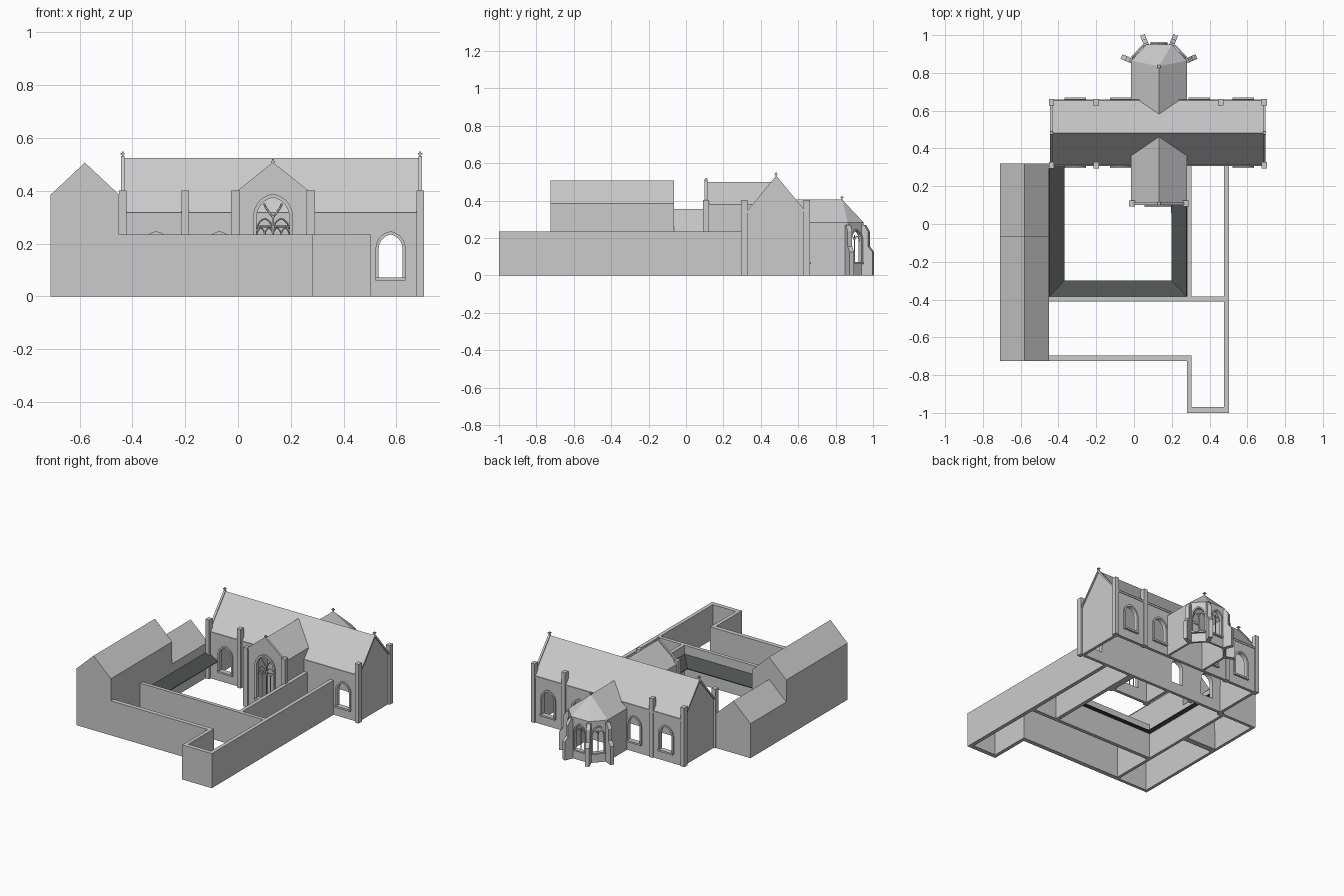
import bpy, bmesh, math
from mathutils import Matrix, Vector

if "Cube" in bpy.data.objects:
    bpy.data.objects.remove(bpy.data.objects["Cube"])

def material(name, rgb):
    m = bpy.data.materials.new(name)
    m.diffuse_color = (*rgb, 1)
    m.use_nodes = True
    m.node_tree.nodes["Principled BSDF"].inputs["Base Color"].default_value = m.diffuse_color
    return m

STONE = material("grey stone", (0.6, 0.6, 0.6))
SLATE = material("dark slate", (0.075, 0.085, 0.08))

def mesh(name, verts, faces, mat=STONE, matrix=None):
    bm = bmesh.new()
    vs = [bm.verts.new(v) for v in verts]
    for f in faces:
        bm.faces.new([vs[i] for i in f])
    if matrix:
        bm.transform(matrix)
    bmesh.ops.recalc_face_normals(bm, faces=bm.faces)
    me = bpy.data.meshes.new(name)
    bm.to_mesh(me)
    bm.free()
    me.materials.append(mat)
    ob = bpy.data.objects.new(name, me)
    bpy.context.collection.objects.link(ob)
    return ob

def box(name, x0, x1, y0, y1, z0, z1, matrix=None):
    v = [(x, y, z) for x in (x0, x1) for y in (y0, y1) for z in (z0, z1)]
    f = [(0, 1, 3, 2), (4, 6, 7, 5), (0, 4, 5, 1), (2, 3, 7, 6), (0, 2, 6, 4), (1, 5, 7, 3)]
    return mesh(name, v, f, STONE, matrix)

def prism(name, prof, a, b, axis="y", matrix=None, skip=None):
    """Extrude a (u, z) profile along x or y; skip drops one side face."""
    n = len(prof)
    put = (lambda u, z, d: (u, d, z)) if axis == "y" else (lambda u, z, d: (d, u, z))
    v = [put(u, z, d) for d in (a, b) for u, z in prof]
    f = [(i, (i + 1) % n, n + (i + 1) % n, n + i) for i in range(n) if i != skip]
    f += [tuple(range(n)), tuple(range(n, 2 * n))]
    return mesh(name, v, f, STONE, matrix)

def gable(u0, u1, eave, ridge, base=0.0):
    return [(u0, base), (u1, base), (u1, eave), ((u0 + u1) / 2, ridge), (u0, eave)]

def bake(ob):
    dg = bpy.context.evaluated_depsgraph_get()
    ob.data = bpy.data.meshes.new_from_object(ob.evaluated_get(dg))
    ob.modifiers.clear()

def hollow(ob, t=0.02):
    m = ob.modifiers.new("walls", "SOLIDIFY")
    m.thickness, m.offset, m.use_even_offset = t, -1, True
    bake(ob)
    return ob

def cut(ob, cutter):
    m = ob.modifiers.new("cut", "BOOLEAN")
    m.operation, m.solver, m.object = "DIFFERENCE", "EXACT", cutter
    bpy.context.view_layer.update()
    bake(ob)

# pointed windows, built in a local frame whose outside faces -y
def arch(w, sill, spring, apex, n=7):
    h = apex - spring
    r = (w * w + h * h) / (2 * w)
    end = math.atan2(h, r - w)
    right = [(w - r + r * math.cos(end * i / n), spring + r * math.sin(end * i / n)) for i in range(n + 1)]
    return [(-w, sill), (w, sill)] + right + [(-x, z) for x, z in right[-2::-1]]

def bar(name, pts, r, matrix):
    cu = bpy.data.curves.new(name, "CURVE")
    cu.dimensions, cu.bevel_depth, cu.bevel_resolution = "3D", r, 0
    sp = cu.splines.new("POLY")
    sp.points.add(len(pts) - 1)
    for p, (x, z) in zip(sp.points, pts):
        p.co = (*(matrix @ Vector((x, 0.01, z))), 1)
    cu.materials.append(STONE)
    bpy.context.collection.objects.link(bpy.data.objects.new(name, cu))

def window(wall, name, loc, angle, w, sill, spring, apex, d=0.012):
    m = Matrix.Translation((*loc, 0)) @ Matrix.Rotation(angle, 4, "Z")
    inner = arch(w, sill, spring, apex)
    cutter = prism("window_cutter", inner, -0.03, 0.05, "y", m)
    cutter.hide_render = True
    cut(wall, cutter)
    bpy.data.objects.remove(cutter)
    outer = arch(w + d, sill - d, spring, apex + d)
    n = len(inner)
    v = [(x, y, z) for y in (-0.008, 0.004) for loop in (outer, inner) for x, z in loop]
    f = []
    for i in range(n):
        j = (i + 1) % n
        f += [(a + i, a + j, b + j, b + i) for a, b in ((0, n), (n, 3 * n), (3 * n, 2 * n), (2 * n, 0))]
    mesh(name + "_frame", v, f, STONE, m)
    box(name + "_sill", -w - d, w + d, -0.014, 0.004, sill - d, sill, m)
    return m

def sub_arch(cx, w, spring, apex):
    return [(x + cx, z) for x, z in arch(w, 0, spring, apex, 5)[2:]]

def finial(name, x, y, z0, z1):
    box(name + "_post", x - .003, x + .003, y - .003, y + .003, z0, z1)
    zc = z1 - 0.009
    box(name + "_cross", x - .008, x + .008, y - .008, y + .008, zc - .003, zc + .003)

# nave shell
nave = hollow(prism("nave", gable(.31, .655, .316, .525), -.437, .69, "x", skip=0))
for x in (-.31, -.07, .578):
    window(nave, "nave_front_window", (x, .31), 0, .045, .072, .18, .235)
for x in (-.31, -.07, .345, .578):
    window(nave, "nave_back_window", (x, .655), math.pi, .045, .072, .18, .235)
for y in (.306, .651):
    box("eave_cornice", -.43, .685, y, y + .008, .306, .318)
for x in (-.437, .69):
    prism("gable_coping", [(.305, .318), (.4825, .533), (.66, .318), (.66, .303), (.4825, .515), (.305, .303)],
          x - .007, x + .007, "x")
    finial("nave_finial", x, .4825, .525, .55)
for x in (-.437, -.2, .69):
    box("nave_front_buttress", x - .014, x + .014, .293, .328, 0, .402)
for x in (-.437, -.2, .46, .69):
    box("nave_back_buttress", x - .014, x + .014, .628, .663, 0, .402)

# helper volume that trims the wings where they enter the nave
void = prism("nave_void", gable(.322, .643, .31, .503, -.1), -.42, .67, "x")
void.hide_render = True

# porch wing with the large tracery window
porch = hollow(prism("porch", gable(-.015, .28, .378, .5), .105, .47, skip=0))
cut(porch, void)
m = window(porch, "porch_window", (.1325, .105), 0, .062, .08, .3, .375, .014)
bar("porch_mullion", [(0, .08), (0, .305)], .004, m)
for s in (-1, 1):
    bar("porch_tracery_arm", [(0, .3), (s * .012, .315), (s * .026, .335), (s * .034, .352)], .004, m)
    bar("porch_side_mullion", [(s * .031, .08), (s * .031, .245)], .003, m)
    bar("porch_tracery_arch", sub_arch(s * .031, .029, .255, .295), .003, m)
    for c in (.0155, .0465):
        bar("porch_light_arch", sub_arch(s * c, .0145, .235, .26), .0025, m)
bar("porch_transom", [(-.062, .265), (.062, .265)], .003, m)
prism("porch_coping", [(-.022, .385), (.1325, .508), (.287, .385), (.287, .37), (.1325, .493), (-.022, .37)], .1, .114)
finial("porch_finial", .1325, .108, .495, .52)
for x in (-.01, .275):
    box("porch_buttress", x - .016, x + .016, .092, .124, 0, .402)

# apse with hipped roof
plan = [(-.015, .57), (-.015, .865), (.065, .95), (.2, .95), (.28, .865), (.28, .57)]
verts = [(x, y, z) for z in (0, .282) for x, y in plan] + [(.1325, .57, .405), (.1325, .835, .405)]
faces = [(i, i + 1, i + 7, i + 6) for i in range(5)]
faces += [(6, 7, 13, 12), (7, 8, 13), (8, 9, 13), (9, 10, 13), (10, 11, 12, 13), (0, 6, 12, 11, 5)]
apse = hollow(mesh("apse", verts, faces), .015)
cut(apse, void)
bpy.data.objects.remove(void)
for (x0, y0), (x1, y1) in zip(plan[1:4], plan[2:5]):
    a = math.atan2(y0 - y1, x0 - x1)
    m = window(apse, "apse_window", ((x0 + x1) / 2, (y0 + y1) / 2), a, .036, .07, .19, .24, .009)
    bar("apse_mullion", [(0, .07), (0, .215)], .003, m)
    for s in (-1, 1):
        bar("apse_light_arch", sub_arch(s * .018, .017, .18, .21), .0025, m)
finial("apse_finial", .1325, .835, .4, .425)

# stepped buttresses fanning out from the apse corners
step = [(-.02, 0), (.055, 0), (.055, .125), (.03, .155), (.03, .235), (.008, .27), (-.02, .27)]
for (x, y), deg in zip(plan[1:5], (157, 112, 68, 23)):
    m = Matrix.Translation((x, y, 0)) @ Matrix.Rotation(math.radians(deg), 4, "Z")
    prism("apse_buttress", step, -.013, .013, "x", m @ Matrix.Rotation(-math.pi / 2, 4, "Z"))

# west range: tall house and low house
hollow(prism("west_range_tall", gable(-.71, -.45, .385, .507), -.725, -.065, skip=0))
hollow(prism("west_range_low", gable(-.71, -.45, .235, .355), -.065, .32, skip=0))

# courtyard and garden walls
for name, x0, x1, y0, y1 in (
        ("cloister_south_wall", -.45, .5, -.41, -.385),
        ("cloister_east_wall", .28, .305, -.385, .31),
        ("outer_east_wall", .477, .503, -1, .31),
        ("outer_south_wall", -.45, .305, -.725, -.695),
        ("annex_west_wall", .28, .305, -1, -.725),
        ("annex_south_wall", .305, .477, -1, -.97)):
    box(name, x0, x1, y0, y1, 0, .235)

# lean-to cloister roof on three sides of the courtyard
outer = [(-.45, .31), (-.45, -.385), (.28, -.385), (.28, .105)]
inner = [(-.37, .31), (-.37, -.3), (.2, -.3), (.2, .105)]
roof = mesh("cloister_roof", [(x, y, .17) for x, y in outer] + [(x, y, .125) for x, y in inner],
            [(i, i + 1, i + 5, i + 4) for i in range(3)], SLATE)
hollow(roof, .006)
